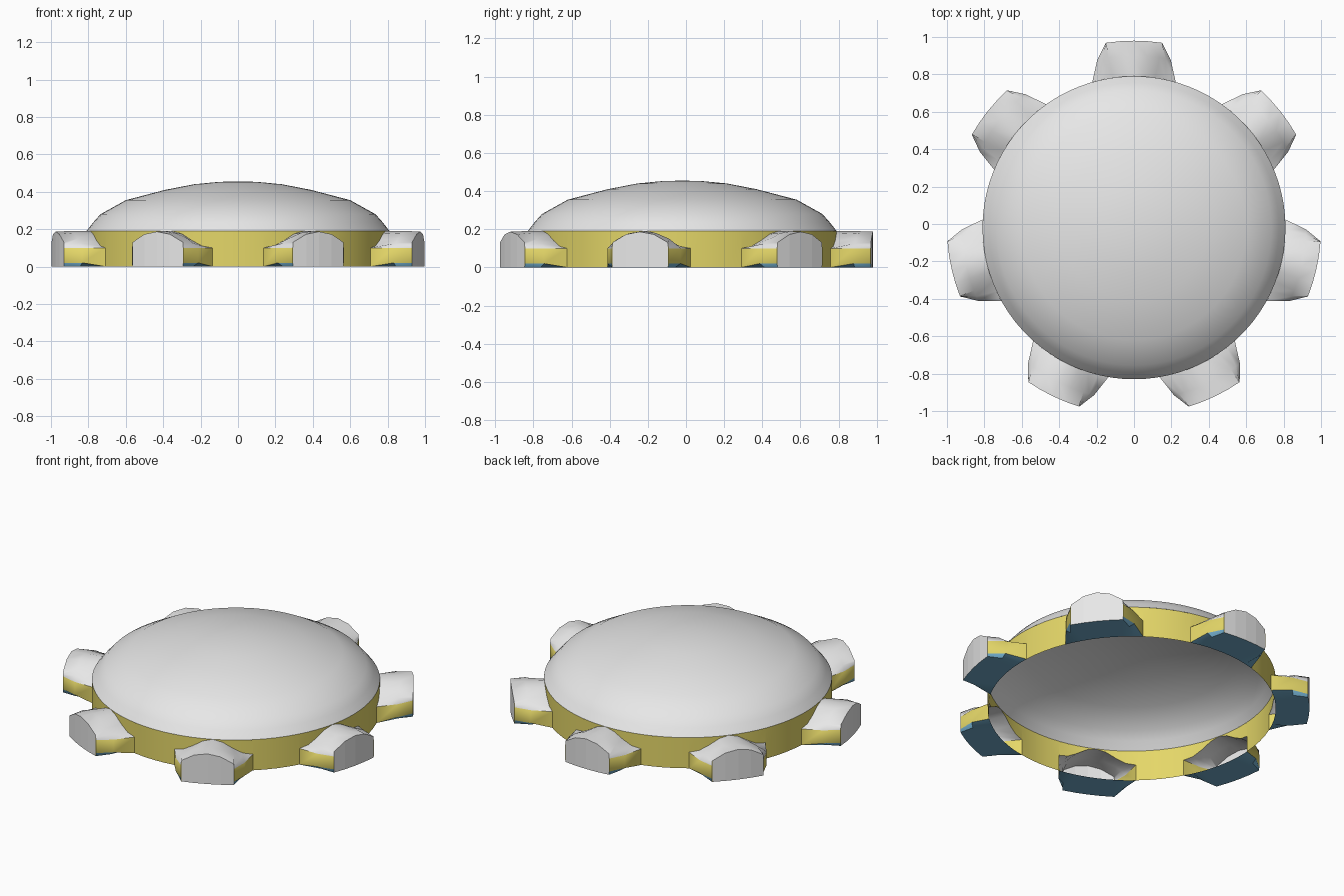
import bpy
import bmesh
import math

cube = bpy.data.objects.get("Cube")
if cube:
    bpy.data.objects.remove(cube, do_unlink=True)


def material(name, color):
    m = bpy.data.materials.new(name)
    m.use_nodes = True
    m.diffuse_color = color
    m.node_tree.nodes["Principled BSDF"].inputs["Base Color"].default_value = color
    return m


GREY, YELLOW, BLUE = range(3)
MATS = [material("light_grey", (0.8, 0.8, 0.8, 1)),
        material("soft_yellow", (0.78, 0.68, 0.14, 1)),
        material("sky_blue", (0.16, 0.40, 0.58, 1))]

LOBES = 7
CENTER_Y = -0.02
BODY_R = 0.81
RIM_Z = 0.19
STEP = 360 / LOBES
# Lobe cross-sections: radius, then half-profile of (angle from axis, roof height)
STATIONS = [
    (BODY_R, [(0, .19), (4, .175), (8, .14), (12, .11), (16, .10)]),
    (0.92, [(0, .19), (4.3, .18), (8.6, .15), (10.6, .125), (12.3, .10)]),
    (1.0, [(0, .187), (4.3, .173), (8.6, .13), (8.65, .115), (8.7, .10)]),
]
COLS = range(-4, 5)


def polar(r, degrees, z):
    a = math.radians(degrees)
    return (r * math.cos(a), r * math.sin(a) + CENTER_Y, z)


def finish(bm, name, angle):
    mesh = bpy.data.meshes.new(name)
    bm.to_mesh(mesh)
    bm.free()
    for m in MATS:
        mesh.materials.append(m)
    ob = bpy.data.objects.new(name, mesh)
    bpy.context.collection.objects.link(ob)
    bpy.ops.object.select_all(action='DESELECT')
    ob.select_set(True)
    bpy.context.view_layer.objects.active = ob
    bpy.ops.object.shade_smooth_by_angle(angle=math.radians(angle))
    return ob


def face(bm, verts, mat):
    f = bm.faces.new(verts)
    f.material_index = mat
    return f


def roof_point(station, col):
    r, half = STATIONS[station]
    phi, z = half[abs(col)]
    return r, math.copysign(phi, col), z


# Hollow dome, a lathed shell
def build_dome():
    bm = bmesh.new()
    profile = [(BODY_R, RIM_Z), (.775, .235), (.735, .28), (.6, .355),
               (.39, .41), (.235, .44), (.1, .453)]
    n = 84
    rings = [[bm.verts.new(polar(r, i * 360 / n, z)) for i in range(n)]
             for r, z in profile]
    for lo, hi in zip(rings, rings[1:]):
        for i in range(n):
            j = (i + 1) % n
            face(bm, (lo[i], lo[j], hi[j], hi[i]), GREY)
    top = bm.verts.new((0, CENTER_Y, .455))
    for i in range(n):
        face(bm, (rings[-1][i], rings[-1][(i + 1) % n], top), GREY)
    finish(bm, "dome", 60)


# Side band, cut away under each lobe roof
def build_band():
    bm = bmesh.new()

    def strip(points):
        pairs = [(bm.verts.new(polar(BODY_R, a, z)),
                  bm.verts.new(polar(BODY_R, a, RIM_Z))) for a, z in points]
        for (a, b), (c, d) in zip(pairs, pairs[1:]):
            face(bm, (a, c, d, b), YELLOW)

    for k in range(LOBES):
        axis = 90 + k * STEP
        arch = [roof_point(0, c) for c in COLS]
        strip([(axis + phi, z) for _, phi, z in arch])
        edge = arch[-1][1]
        gap = STEP - 2 * edge
        strip([(axis + edge + gap * i / 4, 0) for i in range(5)])
    bmesh.ops.remove_doubles(bm, verts=bm.verts, dist=1e-4)
    finish(bm, "side_band", 60)


# Hollow lobe: roof, floor, side walls and panelled end
def build_lobe(k):
    bm = bmesh.new()
    axis = 90 + k * STEP
    roof, floor = [], []
    for s in range(len(STATIONS)):
        pts = [roof_point(s, c) for c in COLS]
        roof.append([bm.verts.new(polar(r, axis + p, z)) for r, p, z in pts])
        floor.append([bm.verts.new(polar(r, axis + p, .02 if abs(c) == 4 and s else 0))
                      for c, (r, p, z) in zip(COLS, pts)])
    for s in range(len(STATIONS) - 1):
        for i in range(len(COLS) - 1):
            face(bm, (roof[s][i], roof[s + 1][i], roof[s + 1][i + 1], roof[s][i + 1]), GREY)
            face(bm, (floor[s][i], floor[s][i + 1], floor[s + 1][i + 1], floor[s + 1][i]), BLUE)
        for i, flip in ((0, False), (-1, True)):
            quad = [floor[s][i], floor[s + 1][i], roof[s + 1][i], roof[s][i]]
            face(bm, quad[::-1] if flip else quad, YELLOW)
    # End panels with thin borders
    panels = []
    for i in range(len(COLS) - 1):
        quad = (floor[-1][i], floor[-1][i + 1], roof[-1][i + 1], roof[-1][i])
        if 2 <= i <= 5:
            panels.append(face(bm, quad, GREY))
        else:
            face(bm, quad, YELLOW)
    borders = bmesh.ops.inset_individual(bm, faces=panels, thickness=.004,
                                         use_even_offset=True)["faces"]
    for f in borders:
        f.material_index = YELLOW
    for f in panels:
        f.material_index = GREY
    finish(bm, "lobe_%d" % (k + 1), 40)


build_dome()
build_band()
for k in range(LOBES):
    build_lobe(k)
